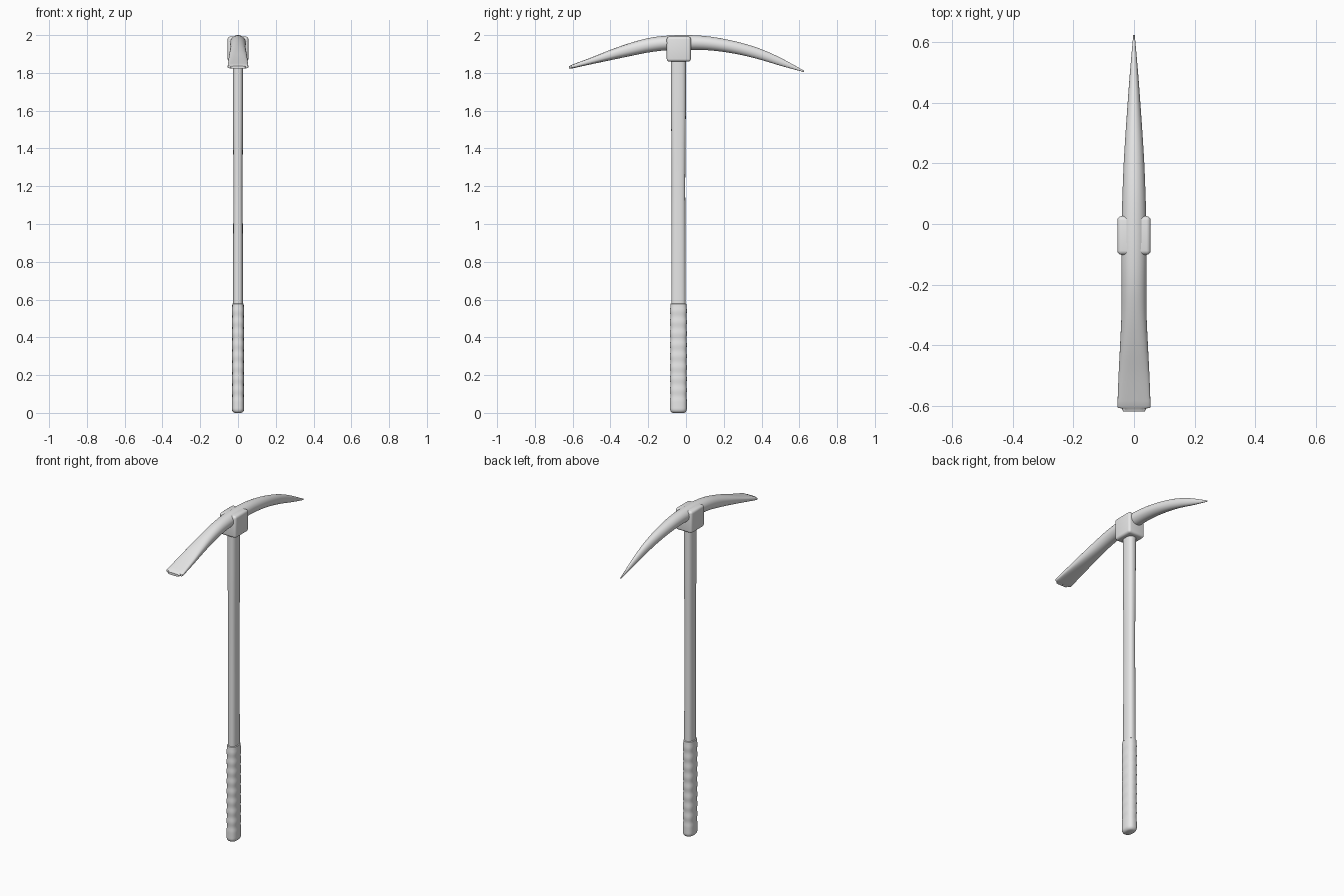
import bpy, bmesh, math

if "Cube" in bpy.data.objects:
    bpy.data.objects.remove(bpy.data.objects["Cube"])

mat = bpy.data.materials.new("light grey")
mat.diffuse_color = (0.8, 0.8, 0.8, 1)
mat.use_nodes = True
mat.node_tree.nodes["Principled BSDF"].inputs["Base Color"].default_value = mat.diffuse_color


def superellipse(a, b, n, sides):
    pts = []
    for i in range(sides):
        t = 2 * math.pi * i / sides
        c, s = math.cos(t), math.sin(t)
        pts.append((a * math.copysign(abs(c) ** (2 / n), c),
                    b * math.copysign(abs(s) ** (2 / n), s)))
    return pts


def finish(bm, name, angle=40):
    bmesh.ops.recalc_face_normals(bm, faces=bm.faces)
    me = bpy.data.meshes.new(name)
    bm.to_mesh(me)
    bm.free()
    me.materials.append(mat)
    ob = bpy.data.objects.new(name, me)
    bpy.context.collection.objects.link(ob)
    bpy.ops.object.select_all(action='DESELECT')
    ob.select_set(True)
    bpy.context.view_layer.objects.active = ob
    bpy.ops.object.shade_smooth_by_angle(angle=math.radians(angle))
    return ob


def loft(name, rings, angle=40):
    """Skin a list of equally long 3D rings and cap both ends."""
    bm = bmesh.new()
    loops = [[bm.verts.new(p) for p in r] for r in rings]
    n = len(loops[0])
    for a, b in zip(loops, loops[1:]):
        for i in range(n):
            bm.faces.new((a[i], a[(i + 1) % n], b[(i + 1) % n], b[i]))
    bm.faces.new(loops[0])
    bm.faces.new(loops[-1])
    return finish(bm, name, angle)


def smooth_sample(keys, t):
    """Catmull-Rom style interpolation of rows keyed by their first value."""
    k = max(i for i in range(len(keys) - 1) if keys[i][0] <= t + 1e-9)
    p0, p1 = keys[max(k - 1, 0)], keys[k]
    p2, p3 = keys[k + 1], keys[min(k + 2, len(keys) - 1)]
    h = p2[0] - p1[0]
    u = (t - p1[0]) / h
    out = []
    for j in range(1, len(p1)):
        m1 = (p2[j] - p0[j]) / (p2[0] - p0[0]) * h
        m2 = (p3[j] - p1[j]) / (p3[0] - p1[0]) * h
        out.append((2*u**3 - 3*u*u + 1) * p1[j] + (u**3 - 2*u*u + u) * m1
                   + (3*u*u - 2*u**3) * p2[j] + (u**3 - u*u) * m2)
    return out


CY = -0.04  # handle axis


def upright_ring(z, a, b, n=2.6, sides=32):
    return [(x, CY + y, z) for x, y in superellipse(a, b, n, sides)]


# Shaft: oval, slimmest at mid height
shaft_keys = [(0.5, 0.026, 0.038), (0.9, 0.0255, 0.037), (1.25, 0.0245, 0.036),
              (1.6, 0.027, 0.039), (1.93, 0.028, 0.040)]
zs = [0.5 + 1.43 * i / 20 for i in range(21)]
loft("shaft", [upright_ring(z, *smooth_sample(shaft_keys, z)) for z in zs])

# Grip: shallow finger ripples, rounded ends
grip = []
for z, inset in ((0, 0.014), (0.004, 0.006), (0.012, 0.001)):
    grip.append(upright_ring(z, 0.032 - inset, 0.044 - inset))
for i in range(81):
    z = 0.02 + 0.55 * i / 80
    ripple = 0.002 * (0.5 - 0.5 * math.cos(2 * math.pi * (z - 0.06) / 0.06)) if z > 0.06 else 0
    grip.append(upright_ring(z, 0.0325 - ripple, 0.0445 - ripple))
grip.append(upright_ring(0.577, 0.030, 0.042))
grip.append(upright_ring(0.58, 0.026, 0.038))
loft("grip", grip)

# Curved head: y, half width, top z, bottom z, section squareness
head_keys = [(-0.605, 0.055, 1.843, 1.823, 4.0), (-0.5, 0.051, 1.882, 1.846, 3.2),
             (-0.4, 0.046, 1.922, 1.867, 2.6), (-0.3, 0.0415, 1.957, 1.888, 2.3),
             (-0.2, 0.041, 1.984, 1.908, 2.1), (-0.1, 0.042, 1.997, 1.920, 2.0),
             (0.0, 0.041, 2.0, 1.922, 2.0), (0.1, 0.038, 1.995, 1.921, 2.0),
             (0.2, 0.034, 1.980, 1.911, 2.0), (0.3, 0.028, 1.957, 1.893, 2.0),
             (0.4, 0.021, 1.925, 1.868, 2.0), (0.5, 0.0135, 1.880, 1.838, 2.0),
             (0.625, 0.0025, 1.812, 1.804, 2.0)]


def head_ring(y, a, top, bot, n):
    pts = superellipse(a, (top - bot) / 2, n, 32)
    return [(x, y, (top + bot) / 2 + z) for x, z in pts]


head = [head_ring(-0.62, 0.036, 1.836, 1.822, 4), head_ring(-0.609, 0.040, 1.840, 1.822, 4),
        head_ring(-0.608, 0.053, 1.841, 1.823, 4)]
for i in range(61):
    y = -0.605 + 1.23 * i / 60
    head.append(head_ring(y, *smooth_sample(head_keys, min(y, 0.625))))
loft("pick_head", head)

# Socket block joining head and shaft
bm = bmesh.new()
bmesh.ops.create_cube(bm, size=1)
for v in bm.verts:
    v.co = (v.co.x * 0.11, CY + 0.002 + v.co.y * 0.128, 1.926 + v.co.z * 0.132)
bmesh.ops.bevel(bm, geom=bm.edges[:], offset=0.014, segments=4, profile=0.5, affect='EDGES')
finish(bm, "socket_block")
